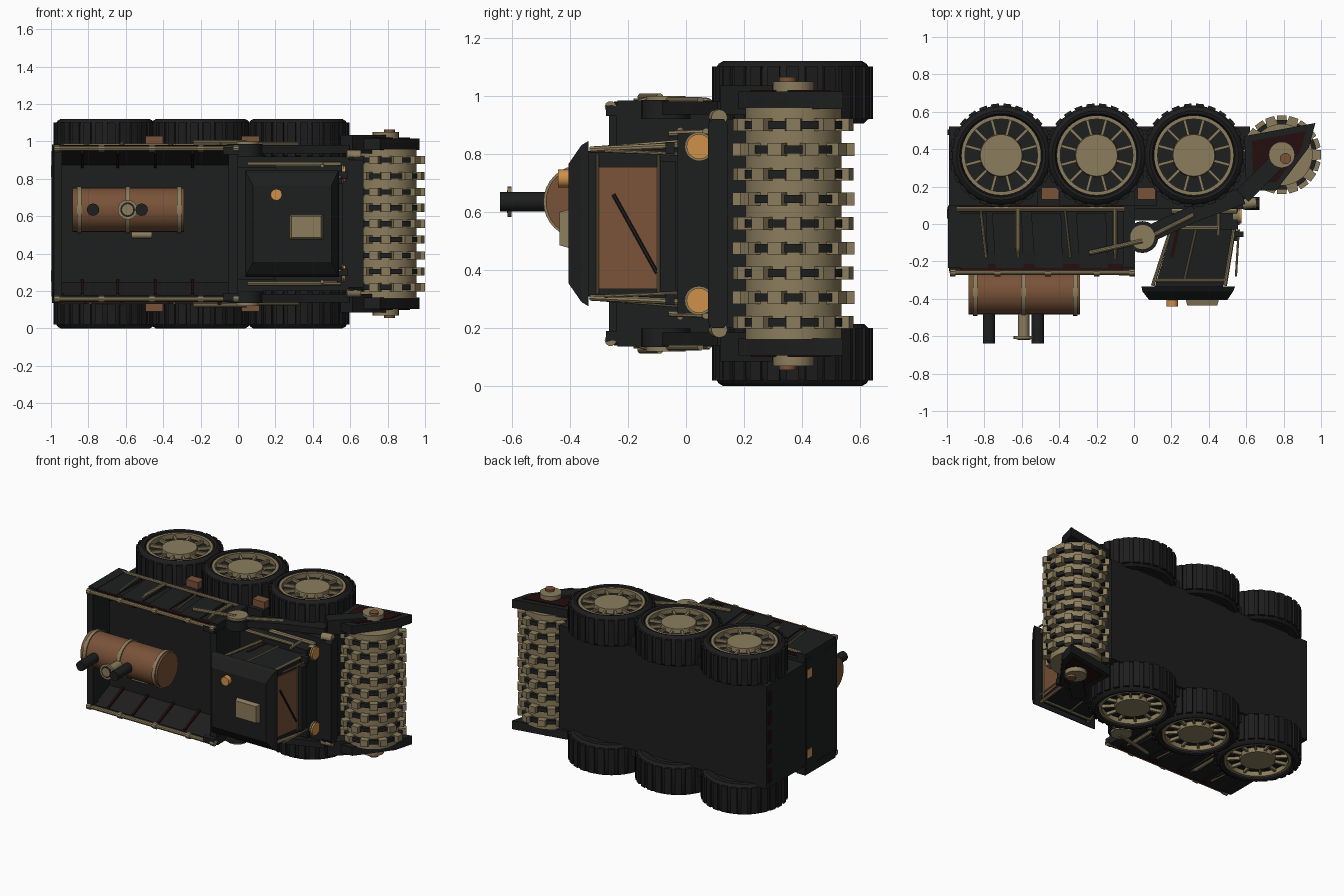
import bpy, bmesh, math
from mathutils import Vector, Matrix

def mat(name, c):
    m = bpy.data.materials.new(name)
    m.diffuse_color = (*c, 1)
    return m

BLACK = mat("black_steel", (0.0125, 0.013, 0.0132))
TYRE = mat("tyre_rubber", (0.0125, 0.0125, 0.0128))
TAN = mat("tan_metal", (0.26, 0.205, 0.11))
BROWN = mat("copper_brown", (0.19, 0.084, 0.04))
ORANGE = mat("orange_glass", (0.62, 0.28, 0.07))
RED = mat("dark_red_rust", (0.018, 0.004, 0.004))

parts = {}

# Vehicle frame: x forward, y sideways, z up. The truck is tipped on its side at the end.
def part(name, m, mirror=False):
    if name not in parts:
        parts[name] = (bmesh.new(), m, mirror)
    return parts[name][0]

def hull(bm, pts):
    vs = [bm.verts.new(p) for p in pts]
    r = bmesh.ops.convex_hull(bm, input=vs)
    fs = [g for g in r["geom"] if isinstance(g, bmesh.types.BMFace)]
    es = list({e for f in fs for e in f.edges})
    bmesh.ops.dissolve_limit(bm, angle_limit=0.01, verts=[], edges=es)

def frustum(bm, lo, hi, z0, z1):
    # lo and hi are (x0, x1, y0, y1) rectangles
    hull(bm, [(x, y, z) for r, z in ((lo, z0), (hi, z1)) for x in r[:2] for y in r[2:]])

def box(bm, x0, x1, y0, y1, z0, z1):
    frustum(bm, (x0, x1, y0, y1), (x0, x1, y0, y1), z0, z1)

def prism(bm, xz, y0, y1):
    hull(bm, [(x, y, z) for x, z in xz for y in (y0, y1)])

def rod(bm, a, b, r, n=16, r2=None):
    a, b = Vector(a), Vector(b)
    d = b - a
    mx = Matrix.Translation((a + b) / 2) @ d.to_track_quat('Z', 'Y').to_matrix().to_4x4()
    bmesh.ops.create_cone(bm, cap_ends=True, segments=n, radius1=r,
                          radius2=r if r2 is None else r2, depth=d.length, matrix=mx)

def lathe(bm, prof, cx, cz, n=40):
    # closed (y, radius) profile turned around a sideways axis
    rings = []
    for i in range(n):
        t = 2 * math.pi * i / n
        rings.append([bm.verts.new((cx + r * math.cos(t), y, cz + r * math.sin(t))) for y, r in prof])
    k = len(prof)
    for i in range(n):
        for j in range(k):
            bm.faces.new((rings[i][j], rings[i][(j + 1) % k],
                          rings[(i + 1) % n][(j + 1) % k], rings[(i + 1) % n][j]))

def lug(bm, cx, cz, t, r0, r1, w, y0, y1, w2=None):
    # block standing out radially around a sideways axis
    w2 = w if w2 is None else w2
    pts = []
    for r, h in ((r0, w), (r1, w2)):
        for s in (-h / 2, h / 2):
            for y in (y0, y1):
                pts.append((cx + r * math.cos(t) - s * math.sin(t), y, cz + r * math.sin(t) + s * math.cos(t)))
    hull(bm, pts)

# Wheels
for i, cx in enumerate((-0.71, -0.20, 0.32)):
    cz = -0.367
    t = part(f"tyre_{i+1}", TYRE, True)
    lathe(t, [(0.35, 0.20), (0.345, 0.245), (0.365, 0.267), (0.53, 0.267), (0.55, 0.255),
              (0.56, 0.238), (0.555, 0.222), (0.52, 0.212)], cx, cz, 52)
    for k in range(26):
        lug(t, cx, cz, 2 * math.pi * k / 26, 0.25, 0.277, 0.042, 0.36, 0.54)
    rod(part(f"wheel_disc_{i+1}", BLACK, True), (cx, 0.36, cz), (cx, 0.515, cz), 0.215, 40)
    s = part(f"wheel_spokes_{i+1}", TAN, True)
    lathe(s, [(0.51, 0.194), (0.51, 0.214), (0.548, 0.214), (0.548, 0.194)], cx, cz)
    rod(s, (cx, 0.51, cz), (cx, 0.545, cz), 0.117, 24, 0.112)
    for k in range(12):
        lug(s, cx, cz, 2 * math.pi * (k + .5) / 12, 0.10, 0.2, 0.015, 0.51, 0.535)

# Chassis hull
box(part("chassis", BLACK), -0.99, 0.62, -0.36, 0.36, -0.52, -0.08)
c = part("chassis_rear_trim", RED)
for k in range(5):
    box(c, -0.996, -0.985, -0.32 + 0.135 * k, -0.23 + 0.135 * k, -0.505, -0.475)
b = part("axle_boxes", BLACK, True)
for x in (-0.455, 0.06):
    box(b, x - 0.06, x + 0.06, 0.3, 0.42, -0.5, -0.1)
    box(part("side_canisters", BROWN, True), x - 0.04, x + 0.055, 0.36, 0.468, -0.195, -0.13)

# Cargo bed
box(part("bed_floor", BLACK), -0.98, 0.0, -0.38, 0.38, -0.1, 0.08)
s = part("bed_sides", BLACK, True)
hull(s, [(x, y, z) for x in (-0.99, 0.0)
         for y, z in ((0.31, 0.07), (0.40, -0.08), (0.415, 0.2), (0.41, 0.25), (0.385, 0.25))])
e = part("bed_end_walls", BLACK)
hull(e, [(x, y, z) for y in (-0.39, 0.39) for x, z in ((-0.998, -0.09), (-0.94, -0.09), (-0.985, 0.265), (-0.94, 0.265))])
box(e, -0.05, 0.0, -0.385, 0.385, -0.09, 0.24)
r = part("bed_rails", TAN, True)
rod(r, (-0.97, 0.402, 0.26), (0.0, 0.402, 0.26), 0.014, 10)
rod(r, (-0.95, 0.418, -0.08), (-0.05, 0.418, -0.08), 0.012, 10)
for x in (-0.97, -0.73, -0.46, -0.2, -0.01):
    rod(r, (x - 0.015, 0.402, 0.26), (x + 0.015, 0.402, 0.26), 0.02, 10)
for x in (-0.62, -0.1):
    rod(r, (x, 0.42, -0.08), (x, 0.425, 0.13), 0.013, 10)
    rod(r, (x, 0.425, 0.13), (x, 0.415, 0.19), 0.013, 10, 0.004)
for x in (-0.82, -0.37):
    rod(r, (x, 0.42, -0.08), (x + 0.03, 0.424, 0.18), 0.006, 8)
t = part("bed_rust_trim", RED, True)
box(t, -0.93, -0.06, 0.40, 0.42, 0.215, 0.248)
box(t, -0.93, -0.06, 0.395, 0.418, -0.1, -0.085)
for x in (-0.84, -0.65, -0.45, -0.25):
    hull(t, [(x + dx, y + dy, z) for dx in (0, 0.014) for dy in (0, 0.02) for y, z in ((0.297, 0.08), (0.374, 0.25))])
p = part("bed_side_panels", BLACK, True)
for x in (-0.95, -0.76, -0.55, -0.31):
    prism(p, [(x, -0.06), (x + 0.16, -0.06), (x + 0.17, 0.235), (x + 0.02, 0.235)], 0.40, 0.421)
for x in (-0.995, -0.06):
    box(p, x, x + 0.065, 0.37, 0.424, -0.1, 0.235)
box(p, -0.08, 0.005, 0.37, 0.41, 0.2, 0.275)
box(part("tail_lights", ORANGE, True), -1.0, -0.97, 0.25, 0.31, -0.08, -0.03)

# Tank with bands, stacks and valve
ty, tz = 0.075, 0.365
rod(part("tank", BROWN), (-0.885, ty, tz), (-0.29, ty, tz), 0.118, 32)
b = part("tank_fittings", TAN)
for x in (-0.85, -0.59, -0.315):
    rod(b, (x - 0.012, ty, tz), (x + 0.012, ty, tz), 0.126, 32)
rod(b, (-0.59, ty, 0.47), (-0.59, ty, 0.62), 0.03, 16)
rod(b, (-0.59, ty, 0.6), (-0.59, ty, 0.615), 0.053, 20)
rod(part("valve_dish", BLACK), (-0.59, ty, 0.61), (-0.59, ty, 0.617), 0.039, 20)
rod(b, (-0.57, -0.06, 0.35), (-0.46, -0.06, 0.35), 0.018, 12)
s = part("tank_stacks", BLACK)
for x in (-0.775, -0.515):
    rod(s, (x, ty, 0.46), (x, ty, 0.64), 0.033, 16)

# Cab body leaning back, with hood base and roof
frustum(part("cab_body", BLACK), (0.215, 0.53, -0.275, 0.275), (0.11, 0.475, -0.25, 0.25), -0.0, 0.34)
h = part("cab_base", BLACK)
box(h, 0.2, 0.555, -0.31, 0.31, -0.1, 0.03)
box(h, 0.0, 0.22, -0.3, 0.3, -0.1, -0.02)
f = part("cab_roof", BLACK)
frustum(f, (0.04, 0.54, -0.285, 0.285), (0.045, 0.53, -0.27, 0.27), 0.335, 0.36)
frustum(f, (0.045, 0.53, -0.27, 0.27), (0.08, 0.50, -0.205, 0.205), 0.36, 0.405)
frustum(part("roof_hatch", TAN), (0.275, 0.455, -0.085, 0.05), (0.285, 0.445, -0.075, 0.04), 0.4, 0.435)
rod(part("roof_lamp", ORANGE), (0.205, 0.155, 0.38), (0.205, 0.155, 0.44), 0.031, 12)
w = part("windscreen", BROWN)
xf = lambda z: 0.53 - 0.162 * z
hull(w, [(xf(z) + d, y, z) for d in (-0.02, 0.008) for z in (0.08, 0.3) for y in (-0.225, 0.195)])
rod(part("windscreen_crack", BLACK), (xf(0.25) + 0.01, 0.1, 0.25), (xf(0.1) + 0.01, -0.17, 0.1), 0.007, 6)
box(part("windscreen_sill", BLACK), 0.5, 0.56, -0.235, 0.215, 0.035, 0.09)
t = part("cab_frame", TAN, True)
rod(t, (xf(0) + 0.01, 0.27, 0.0), (xf(0.33) + 0.01, 0.255, 0.33), 0.011, 8)
rod(t, (0.2, 0.28, 0.02), (0.1, 0.255, 0.33), 0.01, 8)
rod(t, (0.34, 0.28, -0.01), (0.27, 0.255, 0.3), 0.006, 8)
rod(t, (0.11, 0.258, 0.3), (0.48, 0.258, 0.3), 0.009, 8)
rod(t, (0.05, 0.32, 0.02), (0.45, 0.32, 0.02), 0.012, 8)
rod(t, (0.2, 0.315, -0.07), (0.55, 0.315, -0.07), 0.015, 8)
rod(t, (0.45, 0.315, -0.07), (0.45, 0.31, 0.06), 0.01, 8)
rod(t, (0.56, 0.24, 0.03), (0.545, 0.25, 0.28), 0.006, 8)
bars = part("windscreen_bars", TAN)
for z in (0.305, 0.095):
    rod(bars, (xf(z) + .01, -.24, z), (xf(z) + .01, .24, z), 0.005, 8)
hull(part("cab_side_windows", RED, True), [(x + dx, y + d, z) for d in (-0.02, 0.003) for dx in (0, 0.02)
     for x, y, z in ((0.225, 0.274, 0.03), (0.19, 0.262, 0.18))])
box(part("mirrors", BLACK, True), 0.535, 0.585, 0.24, 0.28, 0.04, 0.07)

# Headlights and bumper
rod(part("headlights", ORANGE, True), (0.54, 0.265, -0.045), (0.575, 0.265, -0.045), 0.043, 20)
rod(part("headlight_rims", TAN, True), (0.53, 0.265, -0.045), (0.565, 0.265, -0.045), 0.05, 20)
b = part("bumper", BLACK)
hull(b, [(x, y, z) for x in (0.59, 0.67) for y, z in ((-.36, -.09), (.36, -.09), (-.36, -.13), (.36, -.13), (-.34, -.075), (.34, -.075), (-.34, -.145), (.34, -.145))])
box(b, 0.5, 0.6, -0.3, 0.3, -0.2, -0.08)
rod(part("bumper_ends", TAN, True), (0.58, 0.365, -0.105), (0.655, 0.365, -0.115), 0.028, 12)

# Spiked roller
rx, rz = 0.79, -0.37
rod(part("roller_drum", TAN), (rx, -0.4, rz), (rx, 0.4, rz), 0.165, 36)
bands, teeth = part("roller_bands", BLACK), part("roller_teeth", TAN)
for k in range(9):
    y = -0.34 + 0.085 * k
    rod(bands, (rx, y - 0.014, rz), (rx, y + 0.014, rz), 0.187, 36)
    for j in range(10):
        a = 2 * math.pi * (j + 0.5 * (k % 2)) / 10
        lug(teeth, rx, rz, a, 0.15, 0.21, 0.06, y - 0.022, y + 0.022, 0.05)

# Roller side plates and lifting arms
plate = [(0.59, -0.47), (0.97, -0.54), (0.935, -0.41), (0.83, -0.27), (0.76, -0.18), (0.60, -0.18)]
prism(part("roller_plates", BLACK, True), plate, 0.395, 0.455)
prism(part("roller_plate_insets", RED, True),
      [(0.76 + (x - 0.76) * 0.76, -0.36 + (z + 0.36) * 0.76) for x, z in plate], 0.45, 0.46)
h = part("roller_hubs", TAN, True)
rod(h, (rx, 0.44, rz), (rx, 0.49, rz), 0.07, 24)
rod(part("roller_hub_bolts", BROWN, True), (rx + 0.02, 0.48, rz + 0.02), (rx + 0.02, 0.505, rz + 0.02), 0.03, 16)
a, pts = part("lift_arms", BLACK, True), [(0.045, 0.07), (0.33, -0.06), (0.58, -0.15), (0.76, -0.33)]
for i, ((x0, z0), (x1, z1)) in enumerate(zip(pts, pts[1:])):
    n = Vector((z0 - z1, x1 - x0)).normalized() * 0.045
    prism(a, [(x0 + n.x, z0 + n.y), (x0 - n.x, z0 - n.y), (x1 - n.x, z1 - n.y), (x1 + n.x, z1 + n.y)],
          0.375, 0.475 if i == 2 else 0.42)
rod(a, (0.045, 0.36, 0.07), (0.045, 0.425, 0.07), 0.085, 20)
g = part("arm_pivots_and_struts", TAN, True)
rod(g, (0.045, 0.40, 0.07), (0.045, 0.44, 0.07), 0.068, 20)
rod(g, (-0.24, 0.435, 0.155), (0.045, 0.435, 0.09), 0.013, 10)
rod(g, (0.045, 0.425, 0.09), (0.32, 0.425, -0.05), 0.012, 10)

# Finish: mirror left and right, tip the truck on its side, smooth round parts
tip = Matrix.Translation((0, 0, 0.56)) @ Matrix.Rotation(math.pi / 2, 4, 'X')
for name, (bm, m, mirror) in parts.items():
    if mirror:
        d = bmesh.ops.duplicate(bm, geom=bm.verts[:] + bm.edges[:] + bm.faces[:])["geom"]
        for v in d:
            if isinstance(v, bmesh.types.BMVert):
                v.co.y *= -1
    bmesh.ops.recalc_face_normals(bm, faces=bm.faces[:])
    me = bpy.data.meshes.new(name)
    bm.to_mesh(me)
    bm.free()
    me.transform(tip)
    me.materials.append(m)
    ob = bpy.data.objects.new(name, me)
    bpy.context.collection.objects.link(ob)
    ob.select_set(True)
    bpy.context.view_layer.objects.active = ob
bpy.ops.object.shade_smooth_by_angle(angle=math.radians(31))
